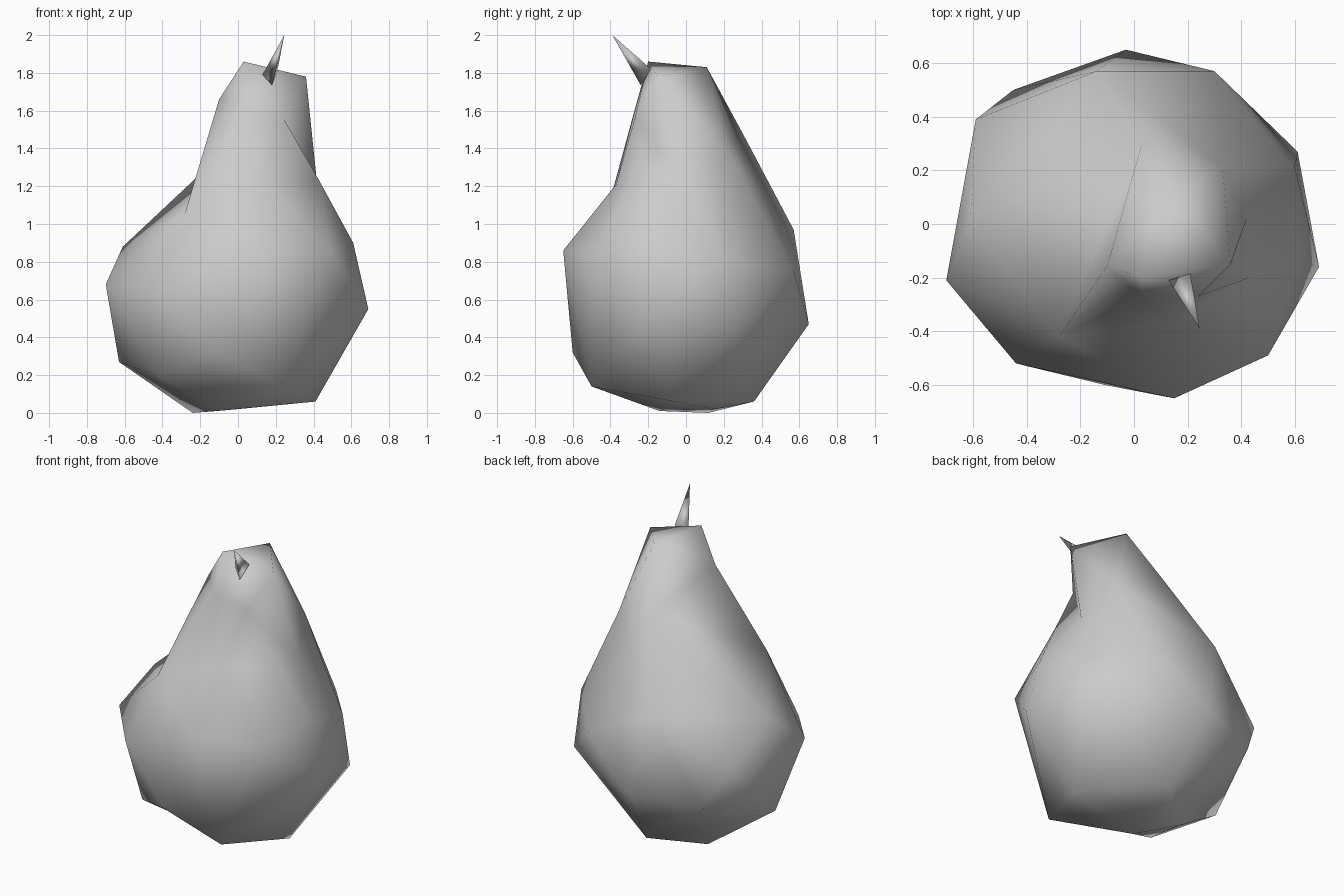
import bpy, bmesh
from mathutils import Vector

cube = bpy.data.objects.get("Cube")
if cube:
    bpy.data.objects.remove(cube, do_unlink=True)

grey = bpy.data.materials.new("plain grey")
grey.use_nodes = True
grey.diffuse_color = (0.6, 0.6, 0.6, 1)
bsdf = next(n for n in grey.node_tree.nodes if n.type == 'BSDF_PRINCIPLED')
bsdf.inputs["Base Color"].default_value = (0.6, 0.6, 0.6, 1)
bsdf.inputs["Roughness"].default_value = 0.8


def stitch(bm, a, b):
    """Join two closed rings (or a ring and a tip) with short cross edges."""
    la, lb = len(a), len(b)
    n = la if la > 1 else 0
    m = lb if lb > 1 else 0
    best = {(0, 0): (0.0, None)}
    for i in range(n + 1):
        for j in range(m + 1):
            if i == j == 0:
                continue
            span = (a[i % la].co - b[j % lb].co).length
            came = [p for p in ((i - 1, j), (i, j - 1)) if p in best]
            prev = min(came, key=lambda p: best[p][0])
            best[(i, j)] = (best[prev][0] + span, prev)
    i, j = n, m
    while (i, j) != (0, 0):
        pi, pj = best[(i, j)][1]
        third = a[pi % la] if pi < i else b[pj % lb]
        bm.faces.new((a[i % la], b[j % lb], third))
        i, j = pi, pj


def loft(name, rings):
    """Build a closed smooth skin through a stack of rings; ends are capped."""
    bm = bmesh.new()
    loops = [[bm.verts.new(Vector(p)) for p in ring] for ring in rings]
    for upper, lower in zip(loops, loops[1:]):
        stitch(bm, upper, lower)
    for end in (loops[0], loops[-1]):
        if len(end) > 2:
            bm.faces.new(end)
    bmesh.ops.recalc_face_normals(bm, faces=bm.faces)
    mesh = bpy.data.meshes.new(name)
    bm.to_mesh(mesh)
    bm.free()
    mesh.materials.append(grey)
    mesh.shade_smooth()
    obj = bpy.data.objects.new(name, mesh)
    bpy.context.collection.objects.link(obj)


# Fruit cross-sections, each starting near the front and running towards +x
crown = [(.03, -.20, 1.86), (.36, -.15, 1.78), (.15, .11, 1.83)]
neck = [(.03, -.27, 1.61), (.24, -.27, 1.56), (.42, .02, 1.20),
        (.33, .21, 1.39), (.03, .30, 1.48), (-.10, -.156, 1.66)]
shoulder = [(-.28, -.42, 1.06), (.14, -.37, 1.21), (.43, -.20, 1.23),
            (.61, -.13, .90), (.60, .21, .81), (.30, .57, .75),
            (-.14, .57, .97), (-.61, .02, .88)]
belly = [(-.44, -.52, .64), (.15, -.65, .86), (.50, -.49, .85),
         (.69, -.16, .55), (.61, .27, .46), (-.03, .65, .47),
         (-.45, .50, .43), (-.59, .39, .67), (-.70, -.21, .68)]
underside = [(-.11, -.60, .32), (.23, -.50, .14), (.41, -.06, .06),
             (.03, .36, .06), (-.63, -.01, .27), (-.43, -.36, .20)]
base = [(-.11, -.14, .01), (0, .15, .02), (-.24, .12, 0)]

loft("pear_body", [crown, neck, shoulder, belly, underside, base])

# Thin three-sided stem leaning forward
stem_foot = [(.13, -.21, 1.79), (.18, -.24, 1.735), (.21, -.185, 1.82)]
loft("stem", [[(.245, -.39, 2.0)], stem_foot])
